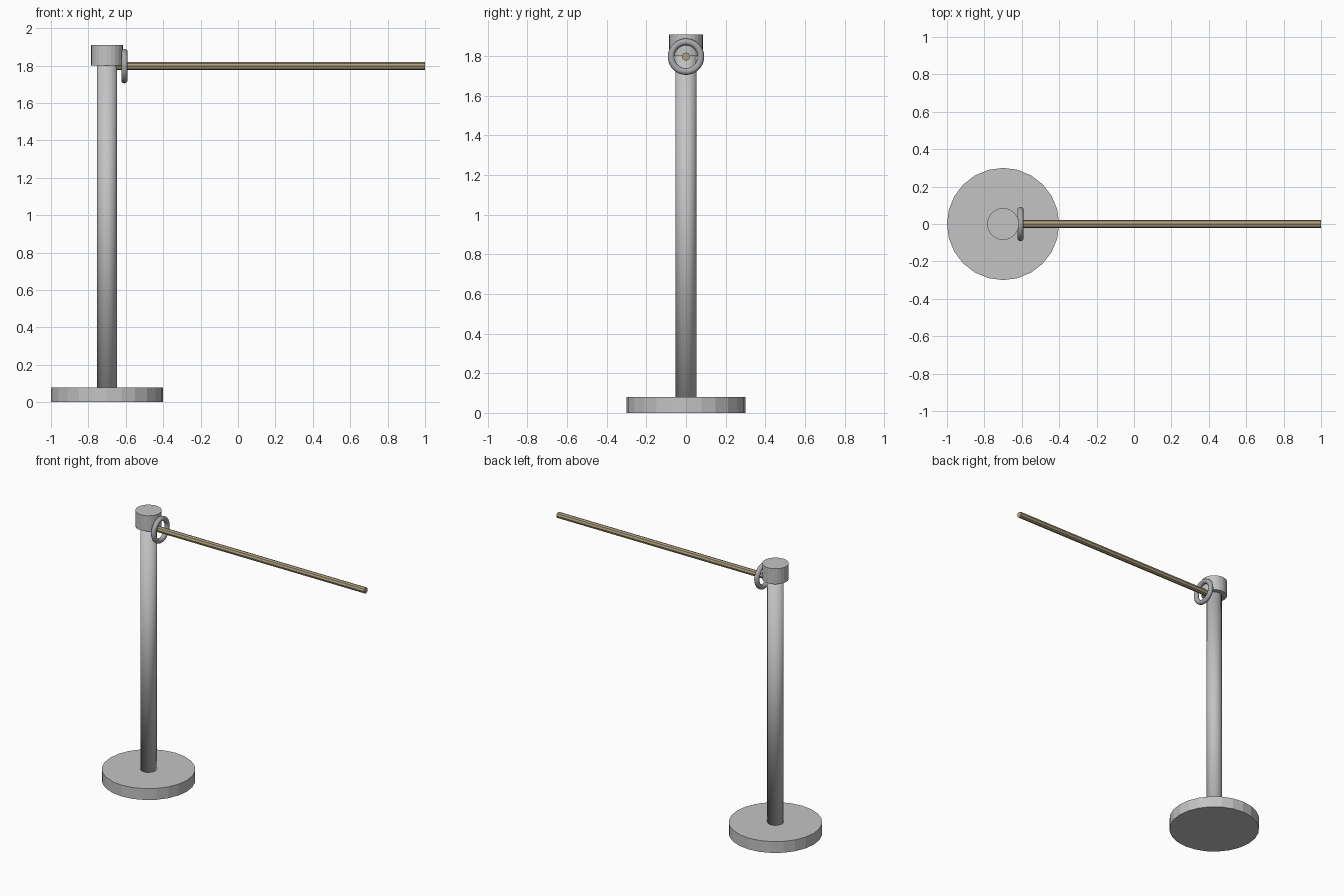
import bpy
import math

old = bpy.data.objects.get("Cube")
if old:
    bpy.data.objects.remove(old, do_unlink=True)


def make_material(name, colour):
    mat = bpy.data.materials.new(name)
    mat.use_nodes = True
    mat.diffuse_color = (*colour, 1)
    mat.node_tree.nodes["Principled BSDF"].inputs["Base Color"].default_value = (*colour, 1)
    return mat


def finish(name, mat, smooth=False):
    obj = bpy.context.object
    obj.name = name
    obj.data.materials.append(mat)
    if smooth:
        bpy.ops.object.shade_smooth()
    return obj


def upright(name, mat, radius, bottom, top, sides, smooth=False):
    bpy.ops.mesh.primitive_cylinder_add(
        vertices=sides, radius=radius, depth=top - bottom,
        location=(POST_X, 0, (bottom + top) / 2))
    return finish(name, mat, smooth)


steel = make_material("light grey metal", (0.55, 0.55, 0.56))
dark_steel = make_material("mid grey metal", (0.40, 0.40, 0.42))
tan = make_material("tan rod", (0.42, 0.35, 0.21))

POST_X = -0.7
ARM_Z = 1.797
SIDEWAYS = (0, math.pi / 2, 0)

# Post: round foot, pole and cap
upright("base", steel, 0.3, 0, 0.08, 24)
upright("pole", steel, 0.053, 0.04, 1.83, 24, smooth=True)
upright("cap", steel, 0.085, 1.8, 1.91, 24)

# Ring standing beside the cap
bpy.ops.mesh.primitive_torus_add(
    major_radius=0.075, minor_radius=0.017, major_segments=32, minor_segments=12,
    location=(-0.607, 0, ARM_Z), rotation=SIDEWAYS)
finish("ring", dark_steel, smooth=True)

# Barrier rod running sideways through the ring
start, end = -0.68, 1.0
bpy.ops.mesh.primitive_cylinder_add(
    vertices=8, radius=0.021, depth=end - start,
    location=((start + end) / 2, 0, ARM_Z), rotation=SIDEWAYS)
finish("barrier_rod", tan)
